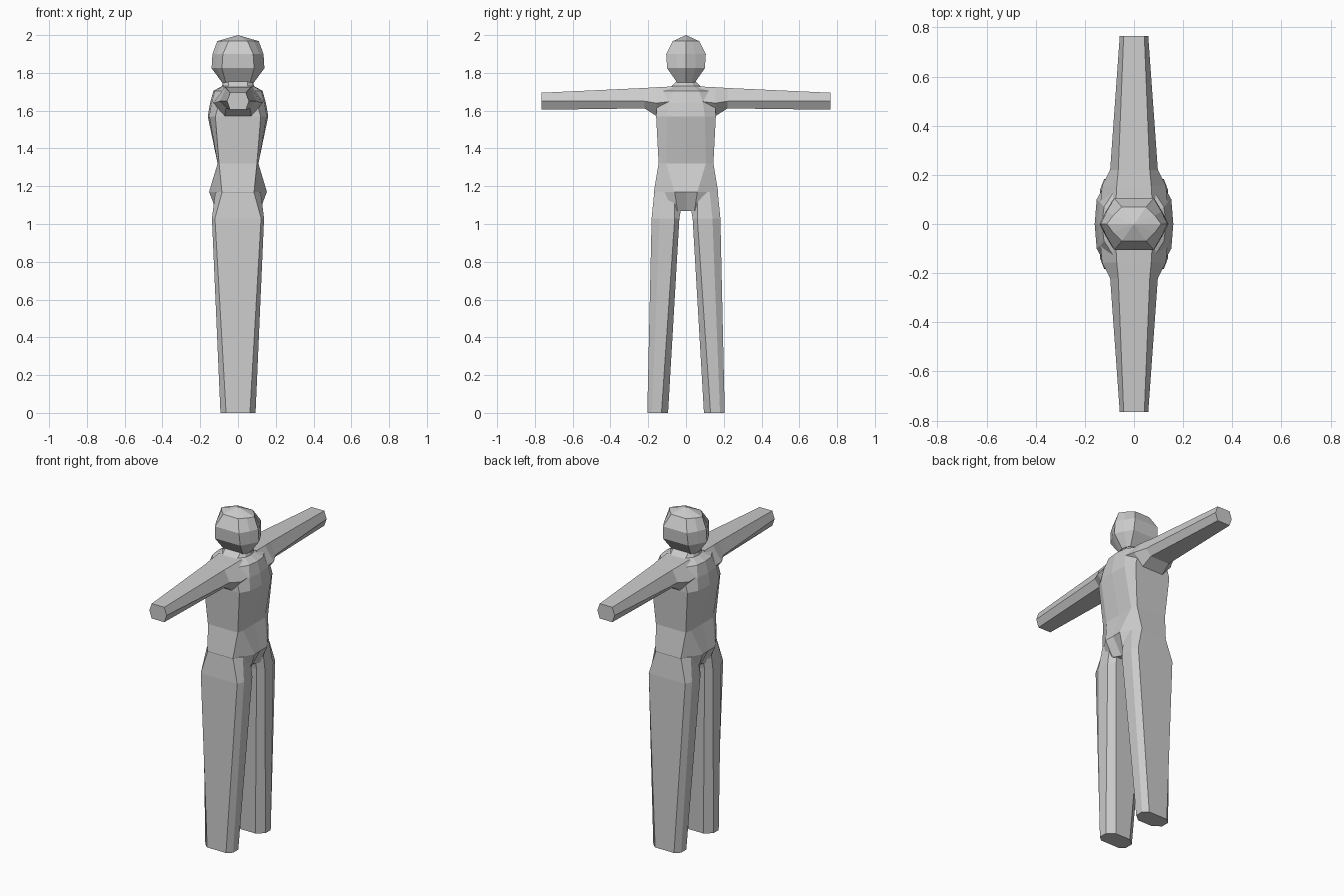
import bpy, bmesh

if "Cube" in bpy.data.objects:
    bpy.data.objects.remove(bpy.data.objects["Cube"])

grey = bpy.data.materials.new("light grey")
grey.diffuse_color = (0.6, 0.6, 0.6, 1)
grey.use_nodes = True
grey.node_tree.nodes["Principled BSDF"].inputs["Base Color"].default_value = grey.diffuse_color


def loft(name, rings, apex=None):
    """Skin a stack of equal-sized rings and close both ends (or end in a point)."""
    bm = bmesh.new()
    loops = [[bm.verts.new(p) for p in r] for r in rings]
    n = len(loops[0])
    for a, b in zip(loops, loops[1:]):
        for i in range(n):
            j = (i + 1) % n
            bm.faces.new((a[i], a[j], b[j], b[i]))
    bm.faces.new(loops[0])
    if apex:
        tip = bm.verts.new(apex)
        for i in range(n):
            bm.faces.new((loops[-1][i], loops[-1][(i + 1) % n], tip))
    else:
        bm.faces.new(loops[-1])
    bmesh.ops.recalc_face_normals(bm, faces=bm.faces)
    me = bpy.data.meshes.new(name)
    bm.to_mesh(me)
    bm.free()
    me.materials.append(grey)
    ob = bpy.data.objects.new(name, me)
    bpy.context.collection.objects.link(ob)
    return ob


def body_ring(z, a, b, y1, c, y2):
    """Ten-sided ring: centre depth a, mid corner (b, y1), side corner (c, y2)."""
    return [(x, y, z) for x, y in ((a, 0), (b, y1), (c, y2), (-c, y2), (-b, y1),
                                   (-a, 0), (-b, -y1), (-c, -y2), (c, -y2), (b, -y1))]


# torso from crotch to neck
loft("torso", [body_ring(*r) for r in (
    (1.07, .09, .115, .045, .09, .14),
    (1.17, .150, .153, .06, .085, .17),
    (1.32, .108, .108, .105, .10, .145),
    (1.57, .160, .152, .10, .12, .158),
    (1.64, .148, .140, .09, .10, .155),
    (1.705, .130, .122, .07, .07, .15),
    (1.73, .085, .077, .04, .05, .075),
    (1.76, .078, .070, .03, .05, .045))])

# faceted head
loft("head", [body_ring(*r) for r in (
    (1.75, .085, .078, .03, .065, .048),
    (1.825, .140, .115, .05, .085, .10),
    (1.90, .135, .112, .05, .08, .105),
    (1.968, .110, .085, .035, .05, .07))], apex=(0, 0, 2.0))


def arm_ring(s, y, w, f, top, mid, bot):
    return [(x, s * y, z) for x, z in ((w, mid), (f, top), (-f, top),
                                       (-w, mid), (-f, bot), (f, bot))]


def leg_ring(s, z, yi, xi, y1, y2, xf, yo, xo):
    return [(x, s * y, z) for x, y in ((xi, yi), (xf, y1), (xf, y2), (xo, yo),
                                       (-xo, yo), (-xf, y2), (-xf, y1), (-xi, yi))]


for s, side in ((-1, "left"), (1, "right")):
    # arm stretched sideways
    loft(side + "_arm", [arm_ring(s, *r) for r in (
        (.07, .138, .075, 1.728, 1.65, 1.58),
        (.157, .130, .07, 1.724, 1.64, 1.572),
        (.22, .097, .064, 1.72, 1.65, 1.612),
        (.765, .058, .042, 1.695, 1.65, 1.605))])
    # leg with hip
    loft(side + "_leg", [leg_ring(s, *r) for r in (
        (0, .095, .05, .13, .18, .093, .205, .063),
        (1.03, .035, .10, .06, .14, .138, .182, .122),
        (1.17, .01, .10, .06, .125, .12, .168, .084))])
